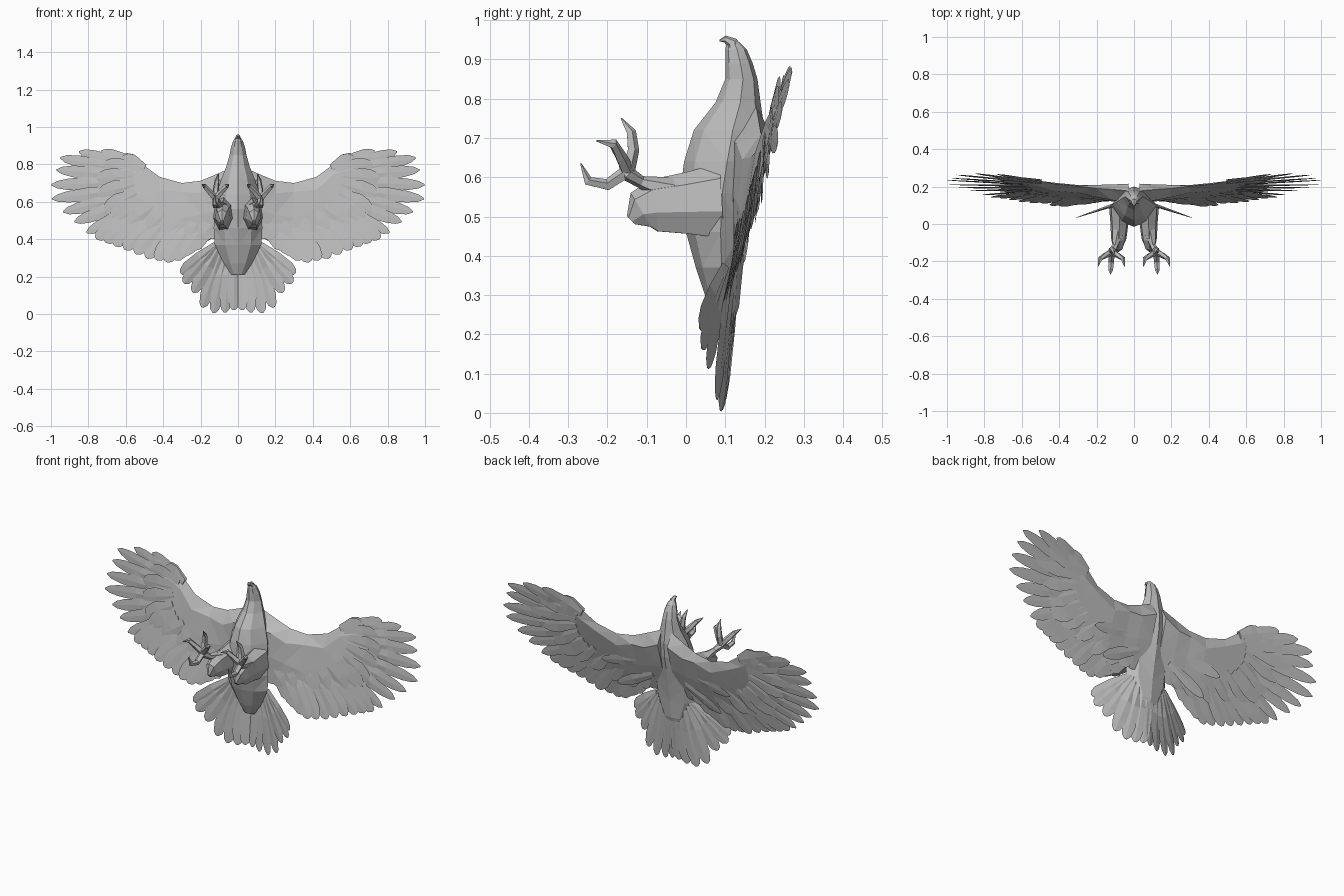
import bpy, bmesh, math, random
from mathutils import Vector

random.seed(4)
cube = bpy.data.objects.get("Cube")
if cube:
    bpy.data.objects.remove(cube, do_unlink=True)

GREY = (0.5, 0.5, 0.5, 1)
mat = bpy.data.materials.new("plain grey")
mat.use_nodes = True
mat.diffuse_color = GREY
shader = mat.node_tree.nodes["Principled BSDF"]
shader.inputs["Base Color"].default_value = GREY
shader.inputs["Roughness"].default_value = 0.8

# Feather outlines: fraction of length, fraction of half width
ROUND = ((0, 0.5), (0.45, 0.95), (0.8, 1), (0.95, 0.65), (1, 0.2))
POINTED = ((0, 0.5), (0.55, 1), (0.8, 0.85), (0.93, 0.55), (1, 0.1))


def loft(bm, rings):
    """Skin a list of equal rings and close both ends."""
    loops = [[bm.verts.new(p) for p in ring] for ring in rings]
    n = len(loops[0])
    for a, b in zip(loops, loops[1:]):
        for i in range(n):
            j = (i + 1) % n
            bm.faces.new((a[i], a[j], b[j], b[i]))
    bm.faces.new(loops[0])
    bm.faces.new(loops[-1])


def tube(bm, path, radii, sides=6, squash=1):
    """Tapered limb along a path, squashed sideways."""
    pts = [Vector(p) for p in path]
    rings = []
    for i, p in enumerate(pts):
        d = (pts[min(i + 1, len(pts) - 1)] - pts[max(i - 1, 0)]).normalized()
        u = d.cross(Vector((1, 0, 0))).normalized()
        v = d.cross(u) * squash
        rings.append([p + radii[i] * (u * math.cos(a) + v * math.sin(a))
                      for a in (math.tau * k / sides for k in range(sides))])
    loft(bm, rings)


def feather(bm, base, tip, width, outline=ROUND, tilt=0.1, thick=0.004):
    """Flat ridged blade."""
    back = Vector((0, 1, 0))
    side = (tip - base).cross(back).normalized() + back * tilt
    rings = []
    for t, w in outline:
        c = base.lerp(tip, t)
        ridge = back * thick * (1.2 - t)
        rings.append([c - side * w * width, c + ridge, c + side * w * width, c - ridge])
    loft(bm, rings)


def finish(bm, name, mirror=True):
    bmesh.ops.recalc_face_normals(bm, faces=bm.faces)
    mesh = bpy.data.meshes.new(name)
    bm.to_mesh(mesh)
    bm.free()
    mesh.materials.append(mat)
    obj = bpy.data.objects.new(name, mesh)
    bpy.context.collection.objects.link(obj)
    if mirror:
        mod = obj.modifiers.new("mirror", "MIRROR")
        mod.use_mirror_merge = False


def sample(points, t):
    """Point at fraction t of a list of control points."""
    f = t * (len(points) - 1)
    i = min(int(f), len(points) - 2)
    return Vector(points[i]).lerp(Vector(points[i + 1]), f - i)


def on_wing(p, offset=0):
    """Place an (x, z) point on the swept wing sheet."""
    x, z = p
    slope = 0.25 - 0.1 * max(0, 1 - x / 0.3)
    return Vector((x, 0.1 + slope * (z - 0.3) + 0.03 * x * x + offset, z))


# Body and head: z, front y, back y, half width
sections = [(0.21, 0.085, 0.115, 0.035), (0.27, 0.058, 0.135, 0.075), (0.37, 0.025, 0.145, 0.125),
            (0.46, 0.0, 0.16, 0.13), (0.56, -0.015, 0.18, 0.125), (0.64, -0.005, 0.195, 0.115),
            (0.72, 0.02, 0.2, 0.09), (0.79, 0.075, 0.19, 0.062), (0.85, 0.1, 0.182, 0.045),
            (0.89, 0.1, 0.17, 0.038), (0.925, 0.1, 0.155, 0.026), (0.945, 0.105, 0.135, 0.012)]
bm = bmesh.new()
rings = []
for z, front, rear, w in sections:
    depth = rear - front
    half = [(0, 0), (0.55, 0.14), (1, 0.55), (0.65, 0.88), (0, 1)]
    outline = half + [(-x, y) for x, y in half[-2:0:-1]]
    rings.append([Vector((x * w, front + y * depth, z)) for x, y in outline])
loft(bm, rings)
bmesh.ops.triangulate(bm, faces=bm.faces)
finish(bm, "body", mirror=False)

# Hooked beak
bm = bmesh.new()
tube(bm, [(0, 0.125, 0.92), (0, 0.117, 0.943), (0, 0.1, 0.952), (0, 0.085, 0.948)],
     [0.022, 0.015, 0.009, 0.002])
finish(bm, "beak", mirror=False)

# Wing arm: x, leading z, trailing z, half thickness
arm = [(0.03, 0.785, 0.42, 0.055), (0.12, 0.745, 0.4, 0.045), (0.2, 0.712, 0.41, 0.032),
       (0.3, 0.7, 0.4, 0.024), (0.42, 0.733, 0.43, 0.02), (0.51, 0.8, 0.47, 0.016),
       (0.6, 0.83, 0.53, 0.01), (0.68, 0.8, 0.62, 0.005)]
bm = bmesh.new()
rings = []
for x, lead, trail, thick in arm:
    foil = [(0, 0), (0.18, 0.9), (0.55, 0.6), (1, 0.05), (0.6, -0.6), (0.2, -1)]
    ring = []
    for t, k in foil:
        jitter = random.uniform(-0.015, 0.015) if 0 < t < 1 else 0
        ring.append(on_wing((x, lead + (trail - lead) * t + jitter), k * thick))
    rings.append(ring)
loft(bm, rings)
bmesh.ops.triangulate(bm, faces=bm.faces)
finish(bm, "wing_arm")

# Long primaries, separated like fingers at their ends
hand_roots = [(0.5, 0.775), (0.53, 0.76), (0.55, 0.73), (0.55, 0.68), (0.54, 0.63), (0.5, 0.59)]
hand_tips = [(0.73, 0.872), (0.85, 0.868), (0.95, 0.835), (0.97, 0.77), (0.998, 0.69),
             (0.995, 0.615), (0.935, 0.545), (0.875, 0.492), (0.81, 0.435)]
bm = bmesh.new()
for i, tip in enumerate(hand_tips):
    root = sample(hand_roots, i / (len(hand_tips) - 1))
    feather(bm, on_wing(root), on_wing(tip, random.uniform(-0.005, 0.008)), 0.036, POINTED)
finish(bm, "primary_feathers")

# Broad secondaries along the arm
arm_roots = [(0.49, 0.58), (0.4, 0.56), (0.3, 0.55), (0.2, 0.52), (0.14, 0.48)]
arm_tips = [(0.76, 0.405), (0.64, 0.36), (0.49, 0.3), (0.36, 0.275), (0.25, 0.35)]
bm = bmesh.new()
for i in range(11):
    t = i / 10
    tip = on_wing(sample(arm_tips, t), random.uniform(-0.006, 0.006))
    feather(bm, on_wing(sample(arm_roots, t)), tip, 0.042)
finish(bm, "secondary_feathers")

# Coverts over both faces of the wing
bm = bmesh.new()
roots, tips = hand_roots + arm_roots, hand_tips[::2] + [(0.83, 0.44)] + arm_tips
for offset, reach in ((0.008, 0.6), (-0.008, 0.52)):
    for i in range(12):
        t = i / 11
        root = sample(roots, t)
        end = root.lerp(sample(tips, t), reach + random.uniform(-0.05, 0.05))
        feather(bm, on_wing(root, offset), on_wing(end, offset * 0.5), 0.05, POINTED, 0.06)
finish(bm, "covert_feathers")

# Pointed shoulder feathers lying on the back
bm = bmesh.new()
for root, tip in (((0.1, 0.58), (0.41, 0.52)), ((0.1, 0.5), (0.33, 0.39))):
    feather(bm, on_wing(root, 0.02), on_wing(tip, 0.025), 0.032, POINTED, 0.25)
finish(bm, "shoulder_feathers")

# Tail fan, outer feathers swept forward
tail_tips = [(0.022, 0.095, 0.02), (0.07, 0.092, 0.008), (0.13, 0.088, 0.005), (0.19, 0.078, 0.035),
             (0.24, 0.055, 0.115), (0.29, 0.04, 0.165), (0.305, 0.035, 0.215)]
bm = bmesh.new()
for p in tail_tips:
    tip = Vector(p)
    root = Vector((0.012 + tip.x * 0.35, 0.135 - tip.x * 0.12, 0.37))
    feather(bm, root, tip, 0.035, ROUND, -0.28, 0.008)
finish(bm, "tail_feathers")

# Legs: feathered thigh, then bare shank
bm = bmesh.new()
tube(bm, [(0.075, 0.09, 0.535), (0.078, 0.0, 0.53), (0.082, -0.08, 0.525), (0.085, -0.115, 0.515),
          (0.085, -0.14, 0.49)], [0.1, 0.082, 0.07, 0.052, 0.015], 7, 0.6)
finish(bm, "thigh")
bm = bmesh.new()
tube(bm, [(0.085, -0.04, 0.565), (0.1, -0.115, 0.588), (0.12, -0.15, 0.61), (0.12, -0.16, 0.635)],
     [0.036, 0.016, 0.02, 0.012])
finish(bm, "shank")

# Four curled toes ending in talons
foot = (0.12, -0.148, 0.615)
toes = [[(0.118, -0.135, 0.67), (0.112, -0.14, 0.715), (0.105, -0.165, 0.75)],
        [(0.15, -0.165, 0.65), (0.18, -0.185, 0.685), (0.192, -0.228, 0.693)],
        [(0.09, -0.165, 0.65), (0.06, -0.185, 0.685), (0.05, -0.228, 0.693)],
        [(0.122, -0.2, 0.58), (0.125, -0.25, 0.59), (0.125, -0.268, 0.635)]]
bm = bmesh.new()
for toe in toes:
    tube(bm, [foot] + toe, [0.018, 0.016, 0.013, 0.002], 5)
finish(bm, "toes")
